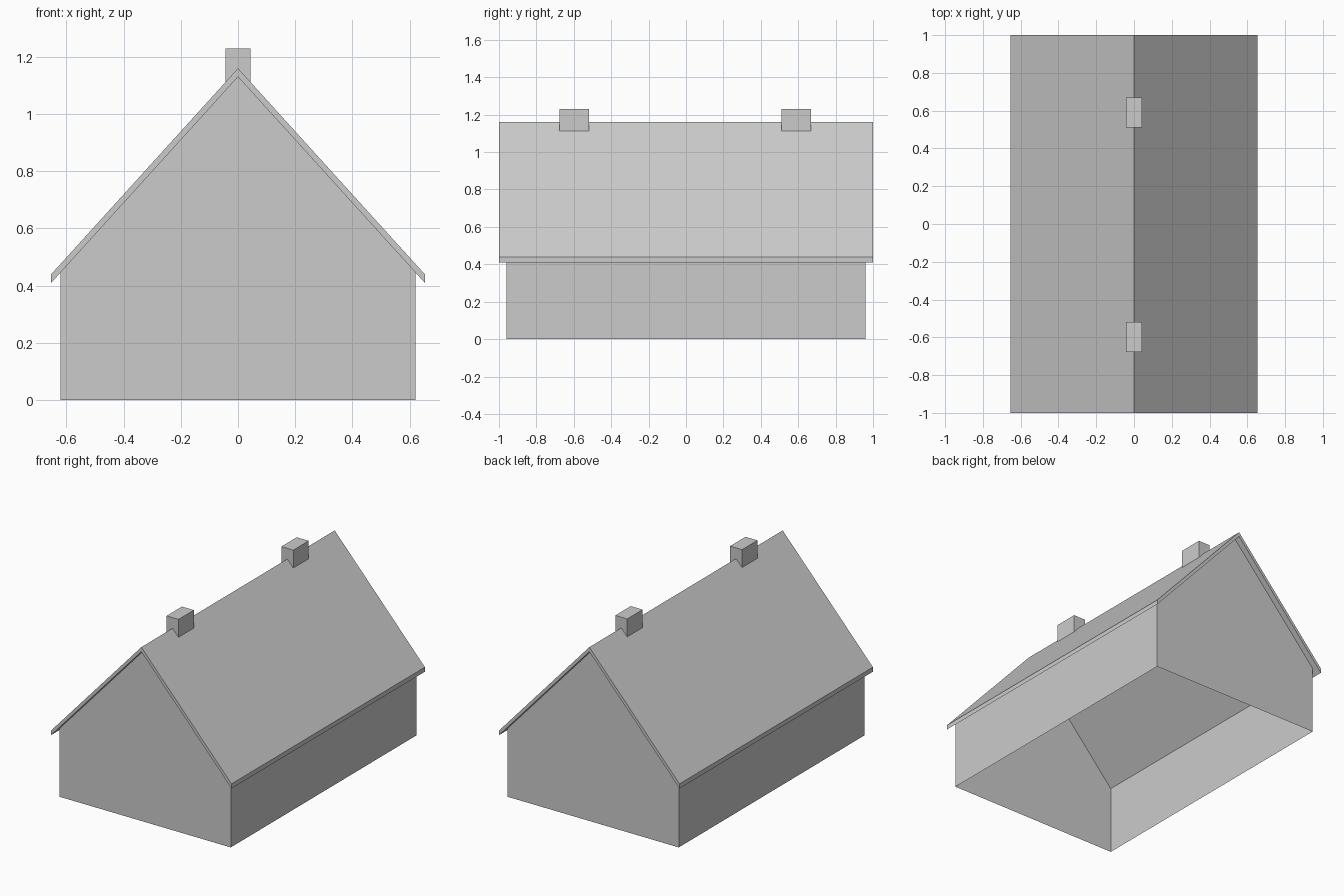
import bpy

cube = bpy.data.objects.get("Cube")
if cube:
    bpy.data.objects.remove(cube, do_unlink=True)

GREY = (0.6, 0.6, 0.6, 1)
grey = bpy.data.materials.new("plain grey")
grey.use_nodes = True
grey.diffuse_color = GREY
grey.node_tree.nodes["Principled BSDF"].inputs["Base Color"].default_value = GREY


def extrude_profile(name, profile, y0, y1, open_edges=()):
    """Extrude an x-z outline (counter-clockwise from the front) along y."""
    n = len(profile)
    verts = [(x, y, z) for y in (y0, y1) for x, z in profile]
    faces = [tuple(range(n)), tuple(reversed(range(n, 2 * n)))]
    for i in range(n):
        if i not in open_edges:
            j = (i + 1) % n
            faces.append((j, i, i + n, j + n))
    mesh = bpy.data.meshes.new(name)
    mesh.from_pydata(verts, [], faces)
    mesh.materials.append(grey)
    obj = bpy.data.objects.new(name, mesh)
    bpy.context.collection.objects.link(obj)
    return obj


# Main dimensions
wall_x, wall_y = 0.62, 0.96
roof_x, roof_y = 0.653, 1.0
ridge, eave, thick = 1.16, 0.44, 0.03
slope = (ridge - eave) / roof_x


def roof_z(x):
    return ridge - abs(x) * slope


# Walls: hollow shell, open below and under the roof
wall_top = roof_z(wall_x) - thick
extrude_profile("walls",
                [(-wall_x, 0), (wall_x, 0), (wall_x, wall_top),
                 (0, ridge - thick), (-wall_x, wall_top)],
                -wall_y, wall_y, open_edges=(0, 2, 3))

# Roof: two sloping slabs joined at the ridge
extrude_profile("roof",
                [(-roof_x, eave - thick), (0, ridge - thick), (roof_x, eave - thick),
                 (roof_x, eave), (0, ridge), (-roof_x, eave)],
                -roof_y, roof_y)

# Chimneys: blocks notched to sit astride the ridge
cx, top = 0.043, 1.23
for name, y0, y1 in (("front_chimney", -0.677, -0.518),
                     ("back_chimney", 0.51, 0.669)):
    extrude_profile(name,
                    [(-cx, roof_z(cx)), (0, ridge), (cx, roof_z(cx)),
                     (cx, top), (-cx, top)],
                    y0, y1, open_edges=(0, 1))
